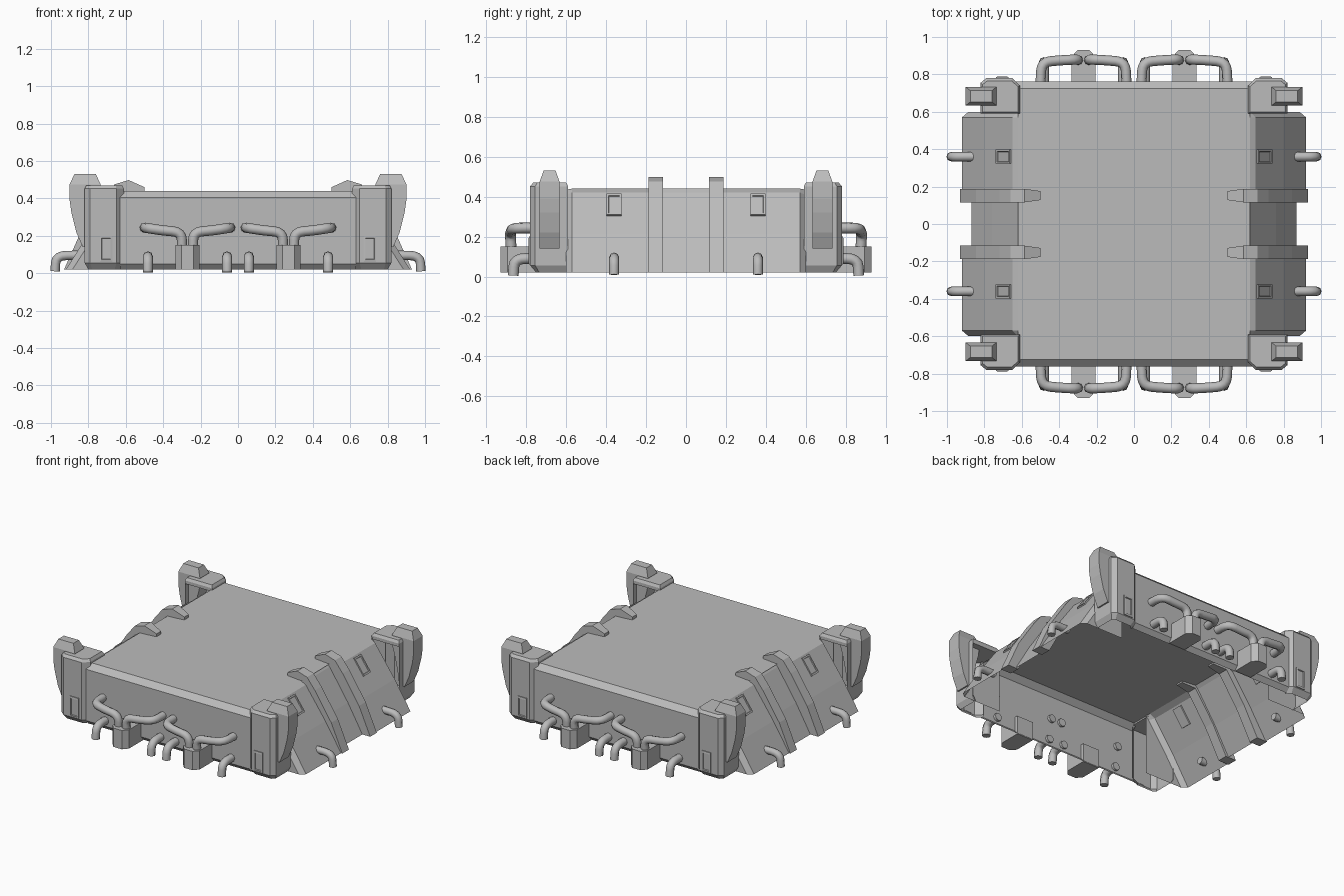
import bpy, bmesh, math
from mathutils import Vector

if "Cube" in bpy.data.objects:
    bpy.data.objects.remove(bpy.data.objects["Cube"])

grey = bpy.data.materials.new("light grey metal")
grey.diffuse_color = (0.5, 0.5, 0.5, 1)
grey.use_nodes = True
grey.node_tree.nodes["Principled BSDF"].inputs["Base Color"].default_value = grey.diffuse_color


def loft(name, rings, closed=True, caps=(True, True)):
    """Skin a row of point rings; open rings make sheets."""
    bm = bmesh.new()
    vs = [[bm.verts.new(p) for p in r] for r in rings]
    n = len(rings[0])
    for a, b in zip(vs, vs[1:]):
        for i in range(n if closed else n - 1):
            j = (i + 1) % n
            bm.faces.new((a[i], a[j], b[j], b[i]))
    for use, ring in zip(caps, (vs[0], vs[-1])):
        if use:
            bm.faces.new(ring)
    bmesh.ops.recalc_face_normals(bm, faces=bm.faces)
    # make sheets face away from the middle of the model
    mid = Vector((0, 0, 0.2))
    if sum(f.normal.dot(f.calc_center_median() - mid) * f.calc_area() for f in bm.faces) < 0:
        bmesh.ops.reverse_faces(bm, faces=bm.faces)
    me = bpy.data.meshes.new(name)
    bm.to_mesh(me)
    bm.free()
    me.materials.append(grey)
    ob = bpy.data.objects.new(name, me)
    bpy.context.collection.objects.link(ob)
    return ob


def pipe(name, pts, r=0.026, bend=0.05):
    """Round tube along a path with rounded corners."""
    pts = [Vector(p) for p in pts]
    path = [pts[0]]
    for a, b, c in zip(pts, pts[1:], pts[2:]):
        s = b + (a - b).normalized() * min(bend, (a - b).length * 0.49)
        e = b + (c - b).normalized() * min(bend, (c - b).length * 0.49)
        for k in range(5):
            t = k / 4
            path.append(s * (1 - t) ** 2 + b * 2 * t * (1 - t) + e * t * t)
    path.append(pts[-1])
    cu = bpy.data.curves.new(name, "CURVE")
    cu.dimensions = "3D"
    cu.bevel_depth = r
    cu.bevel_resolution = 2
    cu.use_fill_caps = True
    sp = cu.splines.new("POLY")
    sp.points.add(len(path) - 1)
    for q, p in zip(sp.points, path):
        q.co = (*p, 1)
    cu.materials.append(grey)
    ob = bpy.data.objects.new(name, cu)
    bpy.context.collection.objects.link(ob)
    bpy.ops.object.select_all(action="DESELECT")
    ob.select_set(True)
    bpy.context.view_layer.objects.active = ob
    bpy.ops.object.convert(target="MESH")
    bpy.ops.object.shade_smooth_by_angle(angle=math.radians(50))


# deck plate
loft("deck", [[(x, -0.725, 0.44), (x, 0.725, 0.44)] for x in (-0.62, 0.62)], False, (False, False))

# cross-sections of the sloped sides: full, chamfered ends and recessed middle
full = [(0.61, 0.44), (0.65, 0.42), (0.80, 0.21), (0.92, 0.02)]
ends = [(0.60, 0.435), (0.62, 0.41), (0.77, 0.20), (0.885, 0.02)]
middle = [(0.60, 0.44), (0.62, 0.42), (0.76, 0.21), (0.87, 0.02)]
rib = [(0.50, 0.43), (0.50, 0.46), (0.585, 0.498), (0.66, 0.475), (0.72, 0.40),
       (0.845, 0.21), (0.93, 0.02), (0.85, 0.02), (0.74, 0.22), (0.60, 0.42)]

for sy, end in ((-1, "front"), (1, "back")):
    # end wall with sloped top and bottom edges
    wall = [(0.725, 0.44), (0.762, 0.405), (0.762, 0.05), (0.735, 0.02)]
    loft(end + "_wall", [[(x, sy * y, z) for y, z in wall] for x in (-0.63, 0.63)],
         False, (False, False))

    for sx, side in ((-1, "left"), (1, "right")):
        tag = f"{end}_{side}_"

        # corner post shell, narrowed at the bottom
        post = [(0.61, 0.74), (0.65, 0.78), (0.79, 0.78), (0.82, 0.755), (0.82, 0.59)]
        foot = [(0.63, 0.72), (0.66, 0.75), (0.78, 0.75), (0.80, 0.735), (0.80, 0.59)]
        loft(tag + "post", [[(sx * x, sy * y, z) for x, y in r]
                            for r, z in ((foot, 0.02), (post, 0.055), (post, 0.44))],
             False, (False, False))
        # post cap slab
        slab = post + [(0.61, 0.59)]
        lid = [(0.62, 0.735), (0.655, 0.765), (0.785, 0.765), (0.81, 0.745), (0.81, 0.6), (0.62, 0.6)]
        loft(tag + "post_cap", [[(sx * x, sy * y, z) for x, y in r]
                                for r, z in ((slab, 0.43), (slab, 0.452), (lid, 0.47))])
        # plate on the post front
        loft(tag + "post_plate",
             [[(sx * x, sy * y, z) for x, z in ((0.705 - h, 0.13 - v), (0.705 + h, 0.13 - v),
                                                (0.705 + h, 0.13 + v), (0.705 - h, 0.13 + v))]
              for h, v, y in ((0.034, 0.07, 0.778), (0.034, 0.07, 0.786), (0.024, 0.058, 0.788),
                              (0.022, 0.055, 0.782))])
        # curved horn on the outside of the post
        horn = [(0.79, 0.83, 0.05, 0.14), (0.78, 0.865, 0.05, 0.22), (0.76, 0.89, 0.05, 0.32),
                (0.74, 0.90, 0.05, 0.39), (0.735, 0.90, 0.05, 0.475), (0.76, 0.875, 0.03, 0.53)]
        loft(tag + "horn", [[(sx * a, sy * (0.683 - w), z), (sx * b, sy * (0.683 - w), z),
                             (sx * b, sy * (0.683 + w), z), (sx * a, sy * (0.683 + w), z)]
                            for a, b, w, z in horn])

        # sloped side panel with chamfered end
        loft(tag + "side_panel", [[(sx * x, sy * y, z) for x, z in p]
                                  for p, y in ((ends, 0.60), (full, 0.57), (full, 0.15))],
             False, (False, False))
        # closing plate at the panel end
        loft(tag + "panel_end", [[(sx * x, sy * 0.598, z) for x, z in ends],
                                 [(sx * 0.60, sy * 0.598, z) for x, z in ends]],
             False, (False, False))
        # small hatch on the upper slope
        u, nrm = Vector((0.15, -0.21)).normalized(), Vector((0.21, 0.15)).normalized()
        c = Vector((0.695, 0.357))
        rings = []
        for h, v, d in ((0.037, 0.065, -0.01), (0.037, 0.065, 0.009), (0.028, 0.054, 0.009),
                        (0.026, 0.052, 0.003)):
            ring = []
            for a, b in ((-1, -1), (1, -1), (1, 1), (-1, 1)):
                p = c + u * v * b + nrm * d
                ring.append((sx * p.x, sy * (0.36 + a * h), p.y))
            rings.append(ring)
        loft(tag + "hatch", rings)
        # bent rib, slimmer at its inner tip
        loft(tag + "rib", [[(sx * x, sy * (0.152 + s * (0.024 if x < 0.55 else 0.036)), z)
                            for x, z in rib] for s in (-1, 1)])
        # side drain pipe
        pipe(tag + "side_pipe", [(sx * 0.84, sy * 0.36, 0.095), (sx * 0.973, sy * 0.36, 0.095),
                                 (sx * 0.978, sy * 0.36, 0.01)], 0.025, 0.06)

        # pipe junction box on the end wall
        cx = sx * 0.27
        box = [(-0.063, 0.74), (-0.063, 0.895), (-0.032, 0.93),
               (0.032, 0.93), (0.063, 0.895), (0.063, 0.74)]
        loft(tag + "junction_box", [[(cx + x, sy * y, z) for x, y in box] for z in (0.02, 0.15)])
        for k in (-1, 1):
            # large pipe rising from the box and turning into the wall
            pipe(tag + "wall_pipe", [(cx + k * 0.03, sy * 0.875, 0.13), (cx + k * 0.03, sy * 0.88, 0.22),
                                     (cx + k * 0.13, sy * 0.875, 0.228),
                                     (cx + k * 0.225, sy * 0.865, 0.243),
                                     (cx + k * 0.23, sy * 0.745, 0.243)], 0.027, 0.05)
            # small drain pipe below it
            pipe(tag + "drain_pipe", [(cx + k * 0.212, sy * 0.745, 0.09),
                                      (cx + k * 0.212, sy * 0.86, 0.09),
                                      (cx + k * 0.212, sy * 0.865, 0.005)], 0.027, 0.06)

# recessed panels between the ribs
for sx, side in ((-1, "left"), (1, "right")):
    loft(side + "_middle_panel", [[(sx * x, y, z) for x, z in middle] for y in (-0.16, 0.16)],
         False, (False, False))
